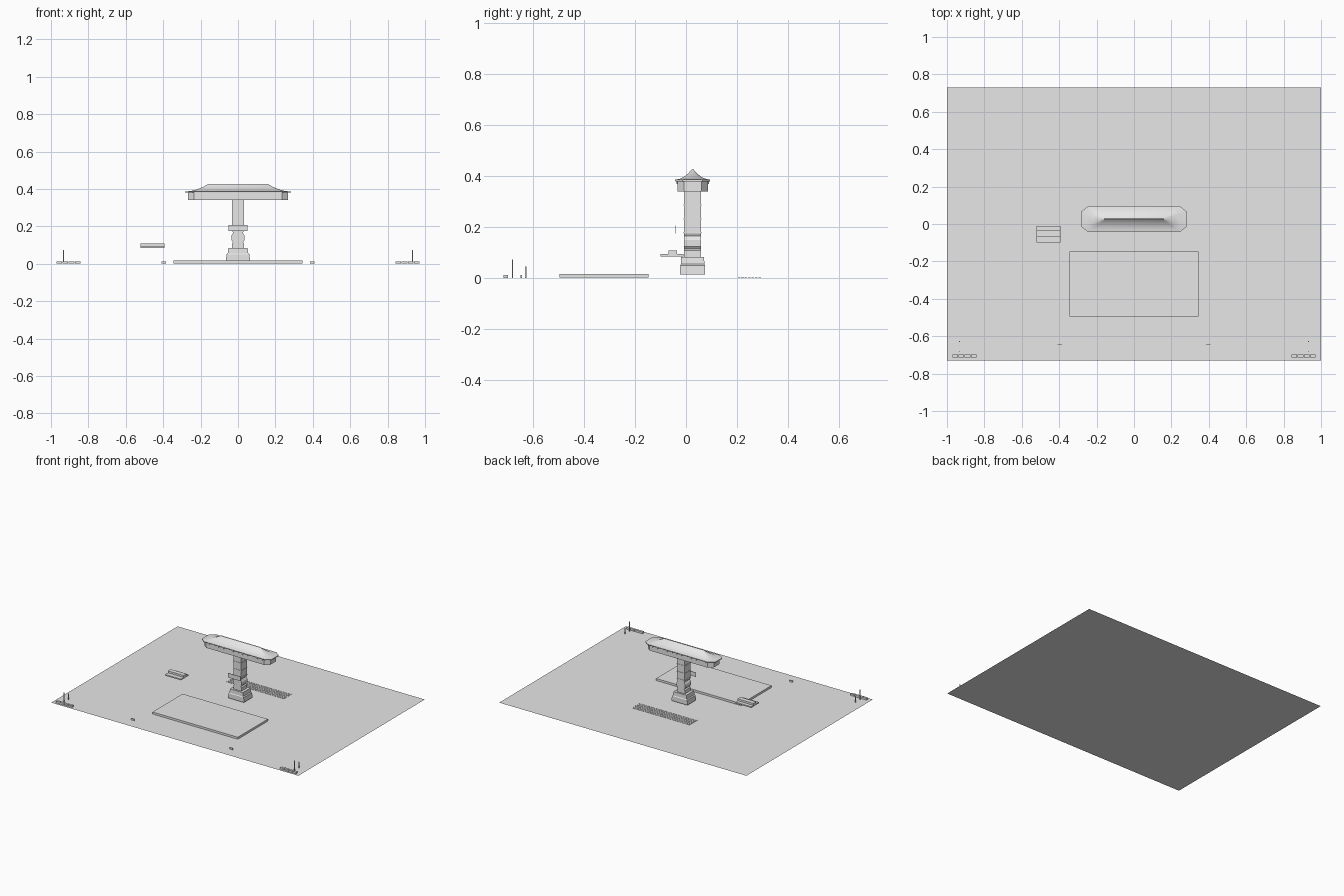
import bpy
import bmesh
from math import radians

if "Cube" in bpy.data.objects:
    bpy.data.objects.remove(bpy.data.objects["Cube"])

stone = bpy.data.materials.new("pale_grey_stone")
stone.use_nodes = True
GREY = (0.8, 0.8, 0.8, 1)
stone.diffuse_color = GREY
stone.node_tree.nodes["Principled BSDF"].inputs["Base Color"].default_value = GREY


def finish(name, bm, smooth=False):
    bmesh.ops.recalc_face_normals(bm, faces=bm.faces)
    mesh = bpy.data.meshes.new(name)
    bm.to_mesh(mesh)
    bm.free()
    mesh.materials.append(stone)
    ob = bpy.data.objects.new(name, mesh)
    bpy.context.collection.objects.link(ob)
    if smooth:
        bpy.ops.object.select_all(action="DESELECT")
        ob.select_set(True)
        bpy.context.view_layer.objects.active = ob
        bpy.ops.object.shade_smooth_by_angle(angle=radians(35))
    return ob


def add_box(bm, x, y, z):
    """Box from (low, high) ranges on each axis."""
    verts = bmesh.ops.create_cube(bm, size=1)["verts"]
    for v in verts:
        for i, (lo, hi) in enumerate((x, y, z)):
            v.co[i] = lo if v.co[i] < 0 else hi


def box(name, x, y, z):
    bm = bmesh.new()
    add_box(bm, x, y, z)
    return finish(name, bm)


def loft(name, sections, outline, cy, smooth=False):
    """Join outlines stacked as (z, half width, half depth)."""
    bm = bmesh.new()
    rings = [[bm.verts.new((x, cy + y, z)) for x, y in outline(hx, hy)]
             for z, hx, hy in sections]
    for a, b in zip(rings, rings[1:]):
        n = len(a)
        for i in range(n):
            j = (i + 1) % n
            bm.faces.new((a[i], a[j], b[j], b[i]))
    bm.faces.new(rings[0][::-1])
    bm.faces.new(rings[-1])
    return finish(name, bm, smooth)


def rectangle(hx, hy):
    return [(-hx, -hy), (hx, -hy), (hx, hy), (-hx, hy)]


def chamfered(hx, hy):
    cx, cy = hx - 0.55 * hy, 0.57 * hy
    return [(-cx, -hy), (cx, -hy), (hx, -cy), (hx, cy),
            (cx, hy), (-cx, hy), (-hx, cy), (-hx, -cy)]


# Paved ground sheet, in square tiles
bm = bmesh.new()
bmesh.ops.create_grid(bm, x_segments=40, y_segments=29, size=1)
for v in bm.verts:
    v.co.y *= 0.73
finish("paved_ground", bm)

# Low platform in front
box("front_platform", (-0.345, 0.345), (-0.495, -0.147), (0.002, 0.017))

# Column: tapered foot, then waisted shaft with joint bands
CY = 0.026
loft("column_foot", [(0.015, 0.064, 0.049), (0.05, 0.062, 0.049),
                     (0.055, 0.055, 0.046), (0.083, 0.052, 0.045)], rectangle, CY)
loft("column_shaft", [(0.083, 0.033, 0.033), (0.108, 0.033, 0.033),
                      (0.115, 0.026, 0.033), (0.125, 0.034, 0.033),
                      (0.15, 0.035, 0.033), (0.165, 0.026, 0.033),
                      (0.175, 0.031, 0.033), (0.345, 0.031, 0.033)],
     rectangle, CY)
for i, z in enumerate((0.178, 0.23, 0.285)):
    box(f"shaft_band_{i + 1}", (-0.033, 0.033), (CY - 0.035, CY + 0.035),
        (z, z + 0.004))

# Sign plate standing before the column
box("front_plate", (-0.052, 0.05), (-0.042, -0.039), (0.175, 0.207))

# Canopy: fascia, small blocks under the eave, curved hipped roof
loft("canopy_fascia", [(0.34, 0.267, 0.06), (0.38, 0.267, 0.06)], chamfered, CY)
bm = bmesh.new()
for i in range(12):
    x = -0.215 + i * 0.039
    for side in (-1, 1):
        y = CY + side * 0.06
        add_box(bm, (x - 0.007, x + 0.007), (y - 0.004, y + 0.004), (0.37, 0.38))
finish("eave_blocks", bm)
loft("canopy_roof", [(0.38, 0.283, 0.068), (0.386, 0.283, 0.069),
                     (0.389, 0.25, 0.052), (0.397, 0.22, 0.034),
                     (0.41, 0.188, 0.018), (0.421, 0.168, 0.008),
                     (0.427, 0.16, 0.003)], chamfered, CY, smooth=True)

# Raised side table with a box on it
box("side_table_top", (-0.52, -0.392), (-0.1, -0.01), (0.085, 0.094))
box("side_table_box", (-0.52, -0.392), (-0.068, -0.036), (0.094, 0.108))

# Ground grating of long slats behind the column
bm = bmesh.new()
for i in range(7):
    y = 0.203 + i * 0.0135
    add_box(bm, (-0.235, 0.23), (y, y + 0.01), (0, 0.002))
finish("ground_grating", bm)

# Corner kerbs with thin posts, and small markers on the front edge
for side, label in ((-1, "right"), (1, "left")):
    bm = bmesh.new()
    for i in range(4):
        x = side * (0.857 + i * 0.033)
        add_box(bm, (x - 0.015, x + 0.015), (-0.715, -0.698), (0, 0.013))
    finish(f"{label}_corner_kerb", bm)
    p = side * 0.933
    box(f"{label}_tall_post", (p - 0.002, p + 0.002), (-0.682, -0.678), (0, 0.073))
    box(f"{label}_short_post", (p - 0.002, p + 0.002), (-0.63, -0.626), (0, 0.045))
    m = side * 0.398
    box(f"{label}_front_marker", (m - 0.012, m + 0.012), (-0.648, -0.643), (0, 0.012))
